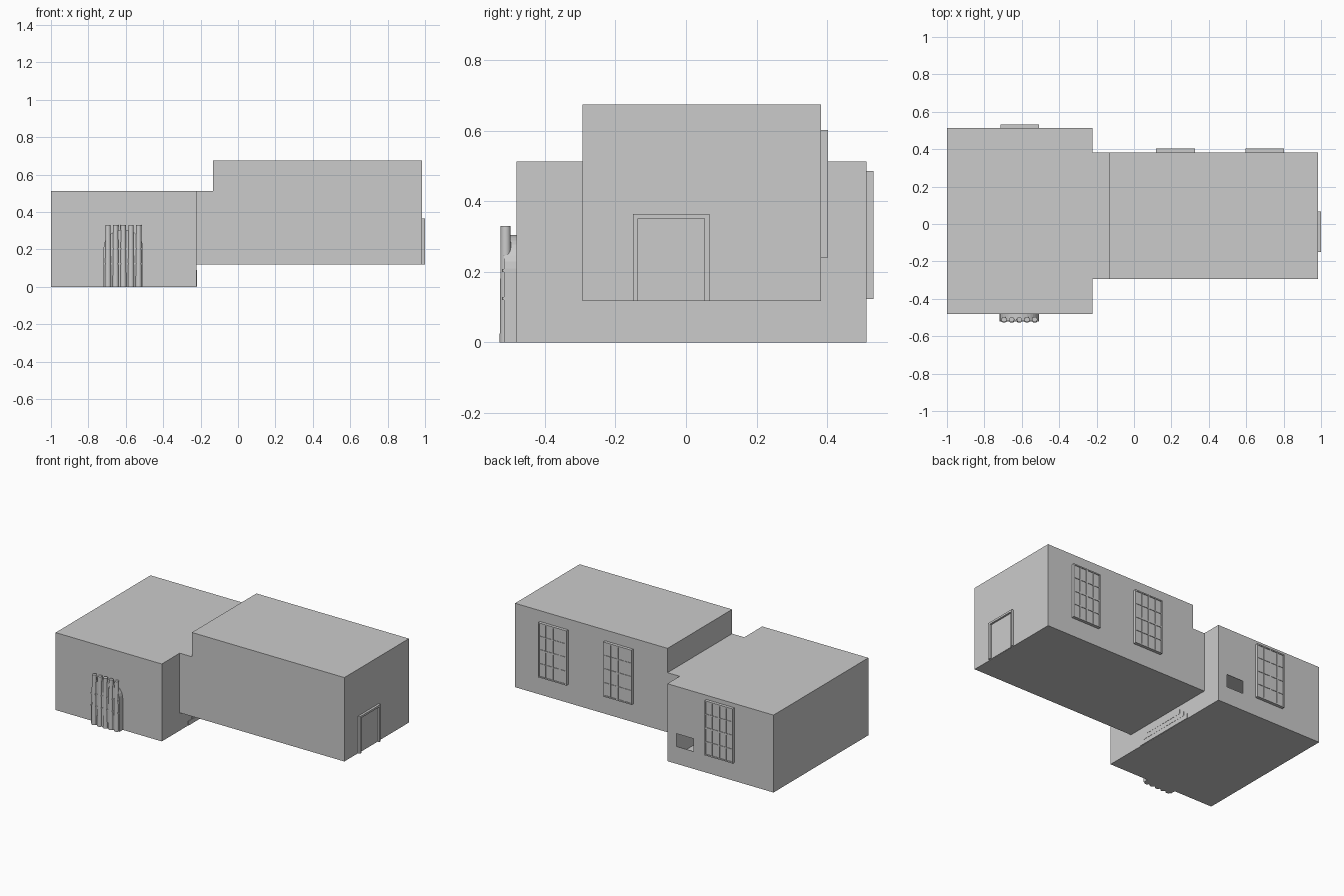
import bpy, bmesh, math
from mathutils import Vector

if "Cube" in bpy.data.objects:
    bpy.data.objects.remove(bpy.data.objects["Cube"])


def mesh_object(name, bm):
    bmesh.ops.recalc_face_normals(bm, faces=bm.faces)
    me = bpy.data.meshes.new(name)
    bm.to_mesh(me)
    bm.free()
    ob = bpy.data.objects.new(name, me)
    bpy.context.collection.objects.link(ob)
    return ob


def add_box(bm, x0, x1, y0, y1, z0, z1):
    r = bmesh.ops.create_cube(bm, size=1)
    for v in r["verts"]:
        v.co = Vector((x0 + (v.co.x + .5) * (x1 - x0),
                       y0 + (v.co.y + .5) * (y1 - y0),
                       z0 + (v.co.z + .5) * (z1 - z0)))


def boxes(name, *dims):
    bm = bmesh.new()
    for d in dims:
        add_box(bm, *d)
    return mesh_object(name, bm)


def extrude_y(name, profile, y0, y1):
    bm = bmesh.new()
    face = bm.faces.new([bm.verts.new((x, y0, z)) for x, z in profile])
    r = bmesh.ops.extrude_face_region(bm, geom=[face])
    verts = [g for g in r["geom"] if isinstance(g, bmesh.types.BMVert)]
    bmesh.ops.translate(bm, verts=verts, vec=(0, y1 - y0, 0))
    return mesh_object(name, bm)


# Lower room: hollow shell with a small opening in the back wall
room = boxes("lower_room", (-1, -.222, -.481, .512, 0, .513))
shell = room.modifiers.new("shell", "SOLIDIFY")
shell.thickness = .006
shell.offset = -1
cutter = boxes("opening_cutter", (-.412, -.288, .45, .56, .115, .2))
cutter.hide_render = True
cut = room.modifiers.new("opening", "BOOLEAN")
cut.operation = "DIFFERENCE"
cut.object = cutter
bpy.context.view_layer.objects.active = room
for m in ("shell", "opening"):
    bpy.ops.object.modifier_apply(modifier=m)
bpy.data.objects.remove(cutter)

# Raised room with a lower link to the first room
extrude_y("raised_room", [(-.222, .118), (.985, .118), (.985, .674), (-.133, .674),
                          (-.133, .513), (-.222, .513)], -.293, .383)

# Steps inside the lower room, just poking through the wall
boxes("steps", *[(-.33 + .035 * i, -.218, -.205 + .035 * i, .23 - .035 * i,
                  .001 + .03 * i, .03 * (i + 1)) for i in range(3)])


# Windows on the back walls
def window(name, x0, x1, y, z0, z1, depth=.021):
    f = .008
    front, pane = y + depth, y + depth - .005
    parts = [(x0, x1, y - .003, pane, z0, z1),
             (x0, x0 + f, y, front, z0, z1), (x1 - f, x1, y, front, z0, z1),
             (x0 + f, x1 - f, y, front, z0, z0 + f), (x0 + f, x1 - f, y, front, z1 - f, z1)]
    for i in range(1, 4):
        h = .005 if i == 2 else .003
        xc = x0 + (x1 - x0) * i / 4
        zc = z0 + (z1 - z0) * i / 4
        parts.append((xc - h, xc + h, pane - .001, front - .001, z0 + f, z1 - f))
        parts.append((x0 + f, x1 - f, pane - .001, front - .0015, zc - h, zc + h))
    boxes(name, *parts)


window("lower_window", -.715, -.508, .511, .123, .485)
window("raised_window_left", .118, .325, .382, .24, .602)
window("raised_window_right", .595, .802, .382, .24, .602)

# Door frame on the right wall
boxes("door_frame", (.98, 1, -.15, -.136, .118, .364), (.98, 1, .053, .066, .118, .364),
      (.98, 1, -.136, .053, .351, .364))
boxes("door_panel", (.98, .988, -.136, .053, .119, .351))

# Arched stove body on the front wall
cx, hw = -.613, .105
arch = [(cx - hw, 0), (cx + hw, 0)]
arch += [(cx + hw * math.cos(math.pi * i / 16), .21 + .095 * math.sin(math.pi * i / 16))
         for i in range(17)]
extrude_y("arched_body", arch, -.516, -.478)

# Row of upright pipes through the arch
bm = bmesh.new()
for i in range(5):
    r = bmesh.ops.create_cone(bm, cap_ends=True, segments=20, radius1=.017,
                              radius2=.014, depth=.33)
    bmesh.ops.translate(bm, verts=r["verts"], vec=(cx + .041 * (i - 2), -.511, .165))
pipes = mesh_object("pipes", bm)
bpy.context.view_layer.objects.active = pipes
pipes.select_set(True)
bpy.ops.object.shade_smooth_by_angle()

# Bands across the pipes
boxes("pipe_bands", *[(cx - hw, cx + hw, -.52, -.48, z, z + .008) for z in (.12, .2)])
